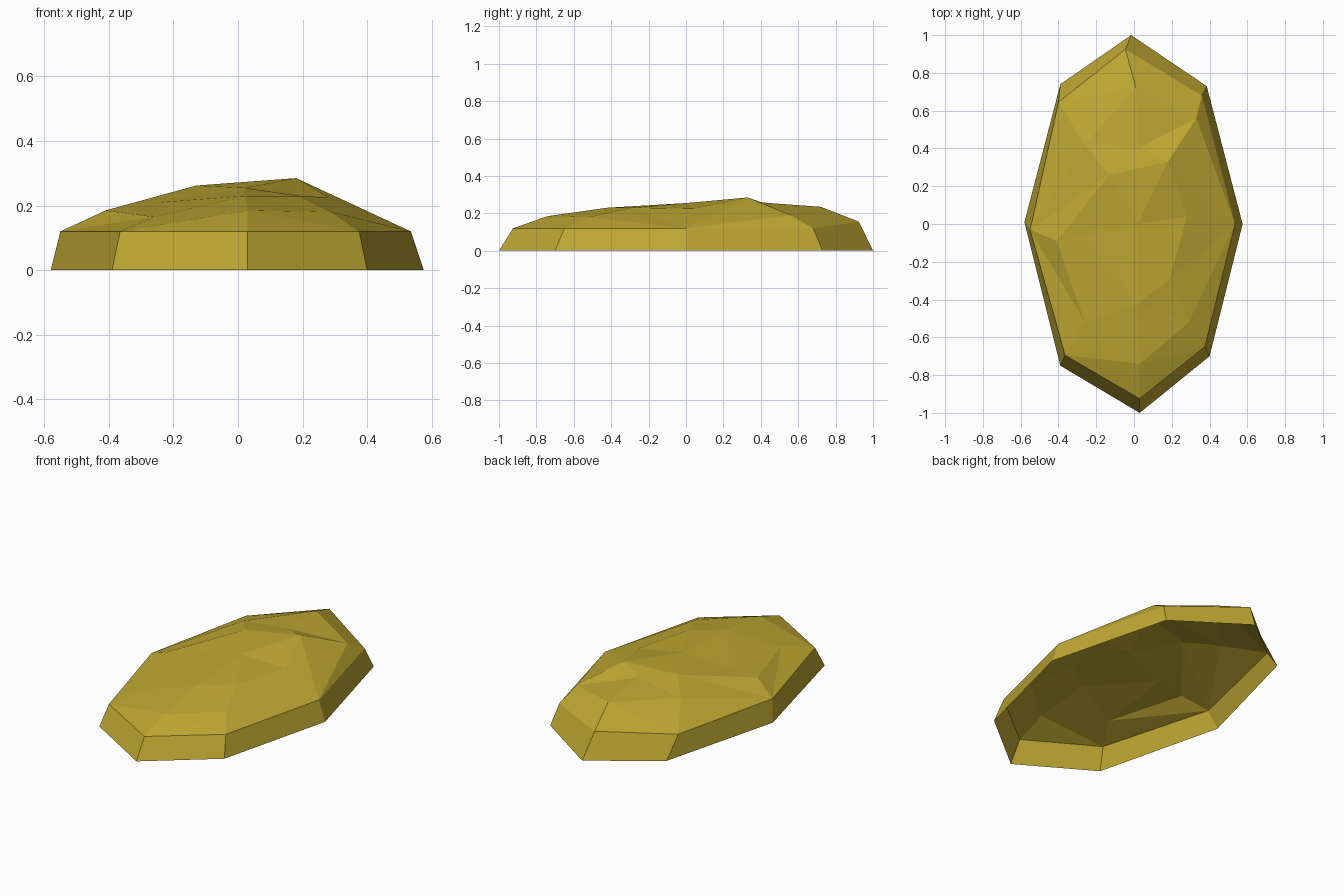
import bpy
from mathutils import Vector
from mathutils.geometry import delaunay_2d_cdt

if "Cube" in bpy.data.objects:
    bpy.data.objects.remove(bpy.data.objects["Cube"], do_unlink=True)

# Ochre stone colour
ochre = bpy.data.materials.new("ochre")
ochre.use_nodes = True
colour = (0.52, 0.39, 0.032, 1)
ochre.diffuse_color = colour
ochre.node_tree.nodes["Principled BSDF"].inputs["Base Color"].default_value = colour

# Open lower rim and bevelled shoulder, counter-clockwise from the front tip
rim = [(.03, -1), (.4, -.7), (.575, 0), (.385, .73),
       (-.015, 1), (-.39, .74), (-.58, .01), (-.39, -.75)]
shoulder = [(.03, -.925, .12), (.375, -.65, .12), (.535, 0, .12), (.36, .68, .12),
            (-.045, .925, .155), (-.4, .645, .125), (-.55, -.03, .12), (-.365, -.695, .12)]

# Chipped facets of the crown
crown = {
    "front": (.03, -.74, .185), "front_left": (.29, -.52, .18),
    "front_right": (-.26, -.52, .165), "front_mid": (.02, -.42, .23),
    "left_mid": (.19, -.29, .23), "left": (.28, .04, .225),
    "centre": (.02, 0, .255), "right_mid": (-.245, -.06, .21),
    "right": (-.41, -.09, .185), "peak": (.18, .33, .285),
    "right_peak": (-.13, .26, .262), "back_mid": (.03, .405, .258),
    "back_right": (-.26, .42, .218), "back_left": (.33, .56, .19),
    "back": (.01, .72, .235),
}
names = list(crown)
top = [Vector(p) for p in shoulder + list(crown.values())]
n = len(rim)


def crown_index(name):
    return n + names.index(name)


# Ridges that must stay as edges when the crown is triangulated
ridges = [("right", "front_right"), ("right_peak", "back_mid"), ("back_mid", "peak"),
          ("peak", "back_left"), ("back_mid", "back_left"), ("peak", "left"),
          ("centre", "front_mid"), ("left", "left_mid"), ("right", "right_mid")]
edges = [(i, (i + 1) % n) for i in range(n)]
edges += [(crown_index(a), crown_index(b)) for a, b in ridges]
edges += [(2, crown_index("peak")), (2, crown_index("left")),
          (4, crown_index("back")), (5, crown_index("back_right"))]
result = delaunay_2d_cdt([p.xy for p in top], edges, [], 1, 1e-5, True)

# Join the crown to the sloping side wall
flat, tris, origin = result[0], result[2], result[3]
verts = [top[o[0]] if o else Vector((p.x, p.y, .2)) for p, o in zip(flat, origin)]
lookup = {o[0]: i for i, o in enumerate(origin) if o}
base = len(verts)
verts += [Vector((x, y, 0)) for x, y in rim]
faces = [tuple(f) for f in tris]
for i in range(n):
    j = (i + 1) % n
    faces.append((base + i, base + j, lookup[j], lookup[i]))

mesh = bpy.data.meshes.new("stone_shell")
mesh.from_pydata(verts, [], faces)
mesh.materials.append(ochre)
mesh.update()
stone = bpy.data.objects.new("stone_shell", mesh)
bpy.context.collection.objects.link(stone)
